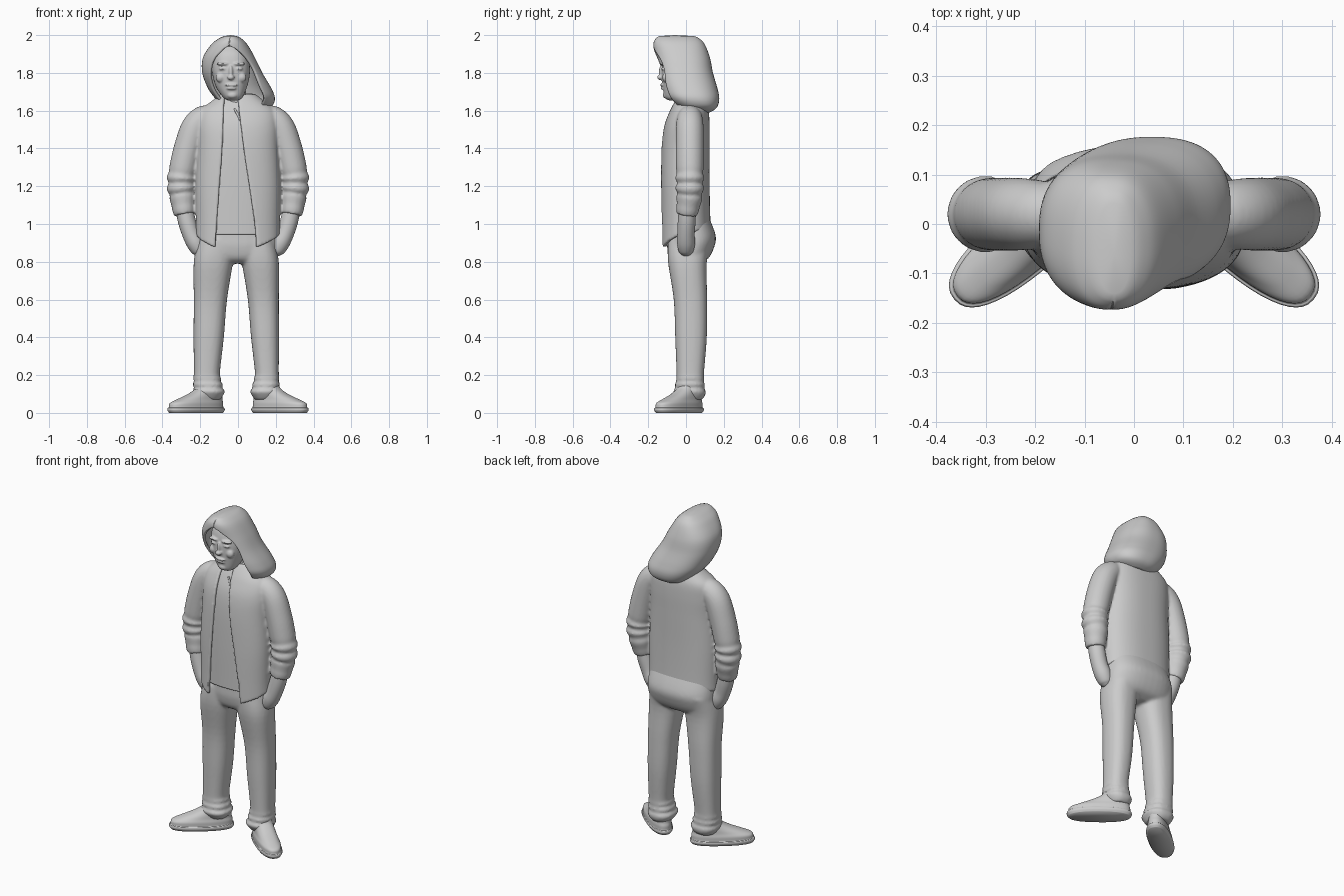
import bpy, bmesh, math
from mathutils import Vector

if "Cube" in bpy.data.objects:
    bpy.data.objects.remove(bpy.data.objects["Cube"])

EXP = 2.4  # roundness of the cross-sections


def densify(rows, k=5):
    """Catmull-Rom smoothing of a table of keys."""
    out = []
    for i in range(len(rows) - 1):
        p0, p1, p2, p3 = (rows[max(0, min(len(rows) - 1, i + d))] for d in (-1, 0, 1, 2))
        for s in range(k):
            t = s / k
            out.append(tuple(b + .5 * t * (c - a + t * (2*a - 5*b + 4*c - d + t * (3*(b - c) + d - a)))
                             for a, b, c, d in zip(p0, p1, p2, p3)))
    return out + [tuple(rows[-1])]


def at(rows, z):
    """Linear lookup in a table sorted by its first column."""
    for a, b in zip(rows, rows[1:]):
        if z <= b[0]:
            t = max(0, (z - a[0]) / max(1e-6, b[0] - a[0]))
            return [p + (q - p) * t for p, q in zip(a, b)]
    return list(rows[-1])


def section(row, a):
    """Point on a horizontal section (z, centre x, half width, front y, back y); a = 0 is the front."""
    z, cx, rx, yf, yb = row
    s, c = math.sin(a), -math.cos(a)
    return (cx + rx * math.copysign(abs(s) ** (2 / EXP), s),
            (yf + yb) / 2 + (yb - yf) / 2 * math.copysign(abs(c) ** (2 / EXP), c), z)


def make(name, rings, closed=True):
    bm = bmesh.new()
    vs = [[bm.verts.new(p) for p in r] for r in rings]
    n = len(vs[0])
    for lo, hi in zip(vs, vs[1:]):
        for j in range(n if closed else n - 1):
            k = (j + 1) % n
            bm.faces.new((lo[j], lo[k], hi[k], hi[j]))
    if closed:
        bm.faces.new(vs[0][::-1])
        bm.faces.new(vs[-1])
        bmesh.ops.recalc_face_normals(bm, faces=bm.faces)
    else:
        bmesh.ops.remove_doubles(bm, verts=bm.verts, dist=.0015)
    me = bpy.data.meshes.new(name)
    bm.to_mesh(me)
    bm.free()
    for p in me.polygons:
        p.use_smooth = True
    ob = bpy.data.objects.new(name, me)
    bpy.context.collection.objects.link(ob)
    return ob


def loft(name, rows, n=40):
    return make(name, [[section(r, 2 * math.pi * j / n) for j in range(n)] for r in densify(rows)])


def tube(name, keys, n=24):
    keys = densify(keys)
    pts = [Vector(k[:3]) for k in keys]
    rings = []
    for i, p in enumerate(pts):
        t = (pts[min(i + 1, len(pts) - 1)] - pts[max(i - 1, 0)]).normalized()
        u = Vector((0, 1, 0)).cross(t).normalized()
        v = t.cross(u)
        rings.append([p + keys[i][3] * (u * math.cos(a) + v * math.sin(a))
                      for a in (2 * math.pi * j / n for j in range(n))])
    return make(name, rings)


def shell(name, rows, opening, hem, top, thick, nu=72, nv=60):
    """Cloth wrapped round the sections, open at the front between two edges."""
    rows, opening = densify(rows, 6), densify(opening)
    rings = []
    for i in range(nv + 1):
        ring = []
        for j in range(nu + 1):
            u = j / nu
            z = hem(abs(2 * u - 1)) + (top - hem(abs(2 * u - 1))) * i / nv
            row, (_, xl, xr) = at(rows, z), at(opening, z)
            ang = []
            for x in (xr, xl):
                q = max(-.97, min(.97, (x - row[1]) / max(row[2], 1e-4)))
                ang.append(math.copysign(math.asin(abs(q) ** (EXP / 2)), q))
            ring.append(section(row, ang[0] + (2 * math.pi + ang[1] - ang[0]) * u))
        rings.append(ring)
    ob = make(name, rings, False)
    mod = ob.modifiers.new("thickness", 'SOLIDIFY')
    mod.thickness, mod.offset = thick, -1
    return ob


def ball(name, loc, scale):
    bpy.ops.mesh.primitive_uv_sphere_add(segments=20, ring_count=12, radius=1, location=loc)
    ob = bpy.context.object
    ob.name, ob.scale = name, scale
    bpy.ops.object.shade_smooth()
    return ob


def fuse(name, parts, voxel, smooth):
    """Join parts into one soft skin."""
    bpy.ops.object.select_all(action='DESELECT')
    for p in parts:
        p.select_set(True)
    bpy.context.view_layer.objects.active = parts[0]
    bpy.ops.object.convert(target='MESH')
    bpy.ops.object.join()
    ob = bpy.context.object
    ob.name = name
    m = ob.modifiers.new("skin", 'REMESH')
    m.mode, m.voxel_size, m.use_smooth_shade = 'VOXEL', voxel, True
    m = ob.modifiers.new("soften", 'SMOOTH')
    m.factor, m.iterations = .5, smooth
    return ob


# Trousers: pelvis and two legs with bunched cuffs
pelvis = loft("pelvis", [(.79, 0, .17, -.05, .07), (.82, 0, .205, -.085, .12), (.88, 0, .215, -.1, .15),
                         (.94, 0, .212, -.1, .157), (1.04, 0, .2, -.1, .12)])
leg = [(.07, -.155, .06, -.04, .085), (.09, -.155, .074, -.055, .1), (.115, -.155, .086, -.068, .105),
       (.132, -.158, .073, -.055, .095), (.15, -.16, .081, -.06, .1), (.167, -.163, .069, -.05, .093),
       (.183, -.163, .075, -.053, .097), (.21, -.165, .069, -.05, .095), (.4, -.155, .08, -.057, .11),
       (.6, -.146, .088, -.065, .112), (.8, -.13, .104, -.095, .11), (.92, -.11, .1, -.095, .14)]
legs = [loft("leg_left", leg),
        loft("leg_right", [(z, -x - .012, r - .006, f, b) for z, x, r, f, b in leg])]
fuse("trousers", [pelvis] + legs, .009, 4)

# Shoes turned outwards
shoe = [(0, 0, .172, -.06, .06), (.014, 0, .182, -.068, .068), (.026, 0, .18, -.067, .067),
        (.03, 0, .174, -.062, .062), (.052, -.003, .17, -.061, .061), (.072, -.025, .143, -.056, .056),
        (.1, -.062, .105, -.053, .053), (.13, -.085, .075, -.05, .05), (.16, -.085, .06, -.045, .045)]
for side, s, rot in (("left", -1, 219), ("right", 1, -39)):
    ob = loft("shoe_" + side, shoe)
    ob.location = (s * .222, -.037, 0)
    ob.rotation_euler.z = math.radians(rot)

# Shirt under the jacket
torso = [(.86, 0, .225, -.135, .14), (1.0, 0, .223, -.135, .13), (1.2, 0, .225, -.135, .125),
         (1.4, 0, .215, -.13, .125), (1.52, 0, .215, -.115, .125), (1.6, 0, .2, -.085, .12),
         (1.65, 0, .14, -.058, .105), (1.69, 0, .09, -.03, .09)]
loft("shirt", [(max(z, .945), x, r - .014, f + .017, b - .012) for z, x, r, f, b in torso])
for s in (-1, 1):
    tube("neckline", [(.012 + s * .03, -.068, 1.61, .005), (.012 + s * .012, -.078, 1.575, .006),
                      (.012, -.09, 1.545, .004)], 10)

# Jacket: open front, sleeves pushed up to the elbows
body = shell("jacket_body", torso,
             [(.86, -.125, .1), (1.0, -.115, .09), (1.2, -.1, .06), (1.4, -.085, .03),
              (1.65, -.075, 0), (1.7, -.075, 0)],
             lambda f: .975 - .1 * f ** 2.2, 1.69, .02)
sleeve = [(.13, .02, 1.57, .05), (.18, .02, 1.562, .066), (.228, .02, 1.51, .073), (.266, .02, 1.4, .074),
          (.29, .02, 1.3, .073), (.297, .02, 1.265, .07), (.3, .02, 1.242, .078), (.3, .02, 1.218, .067),
          (.3, .02, 1.19, .077), (.296, .02, 1.162, .065), (.294, .018, 1.14, .069),
          (.29, .012, 1.1, .062), (.287, .008, 1.075, .06), (.283, .005, 1.05, .055)]
sleeves = [tube("sleeve", [(s * x, y, z, r) for x, y, z, r in sleeve], 32) for s in (-1, 1)]
fuse("jacket", [body] + sleeves, .008, 3)

# Forearms with the hands in the pockets
for side, s in (("left", -1), ("right", 1)):
    tube("forearm_" + side, [(s * x, y, z, r) for x, y, z, r in
                             [(.288, .008, 1.1, .045), (.272, .004, 1.02, .047), (.25, 0, .95, .046),
                              (.225, 0, .9, .048), (.205, 0, .86, .04), (.198, 0, .84, .025), (.195, 0, .83, .006)]])

# Head and neck
head = loft("head", [(1.655, -.027, .03, -.095, -.03), (1.672, -.028, .052, -.112, 0), (1.72, -.034, .08, -.122, .06),
                     (1.78, -.036, .097, -.128, .09), (1.84, -.038, .1, -.126, .09), (1.9, -.04, .088, -.112, .08),
                     (1.94, -.04, .05, -.08, .05)])
face = [ball("nose_tip", (-.038, -.136, 1.776), (.019, .017, .014)),
        ball("nose_bridge", (-.038, -.13, 1.805), (.011, .014, .036)),
        ball("upper_lip", (-.035, -.126, 1.736), (.033, .011, .007)),
        ball("lower_lip", (-.034, -.124, 1.718), (.026, .011, .007)),
        ball("chin", (-.03, -.106, 1.682), (.028, .017, .018))]
for s in (-1, 1):
    face.append(ball("brow", (-.038 + s * .042, -.118, 1.848), (.034, .018, .009)))
    face.append(ball("eye", (-.038 + s * .042, -.117, 1.822), (.022, .014, .008)))
    face.append(ball("cheek", (-.037 + s * .056, -.106, 1.775), (.026, .02, .026)))
fuse("head", [head] + face, .005, 3)
tube("neck", [(0, .025, 1.58, .068), (-.01, .015, 1.65, .06), (-.025, 0, 1.74, .058)])

# Hood: leaning to one side, with a bag hanging behind the shoulder
shell("hood", [(1.588, .05, .05, .04, .12), (1.605, .052, .1, -.01, .152), (1.63, .05, .135, -.06, .17),
               (1.67, .035, .16, -.105, .176), (1.72, .008, .168, -.13, .166), (1.8, -.03, .159, -.155, .143),
               (1.88, -.048, .138, -.167, .127), (1.95, -.046, .096, -.173, .1), (1.982, -.042, .06, -.16, .07),
               (1.996, -.04, .03, -.135, .035), (2.0, -.04, .0003, -.06, -.0594)],
      [(1.58, 0, .1), (1.66, -.1, .14), (1.74, -.142, .115), (1.82, -.146, .085), (1.88, -.122, .045),
       (1.93, -.072, -.015), (1.947, -.047, -.047), (2.0, -.04, -.04)],
      lambda f: 1.588, 2.0, .014, 64, 80)
